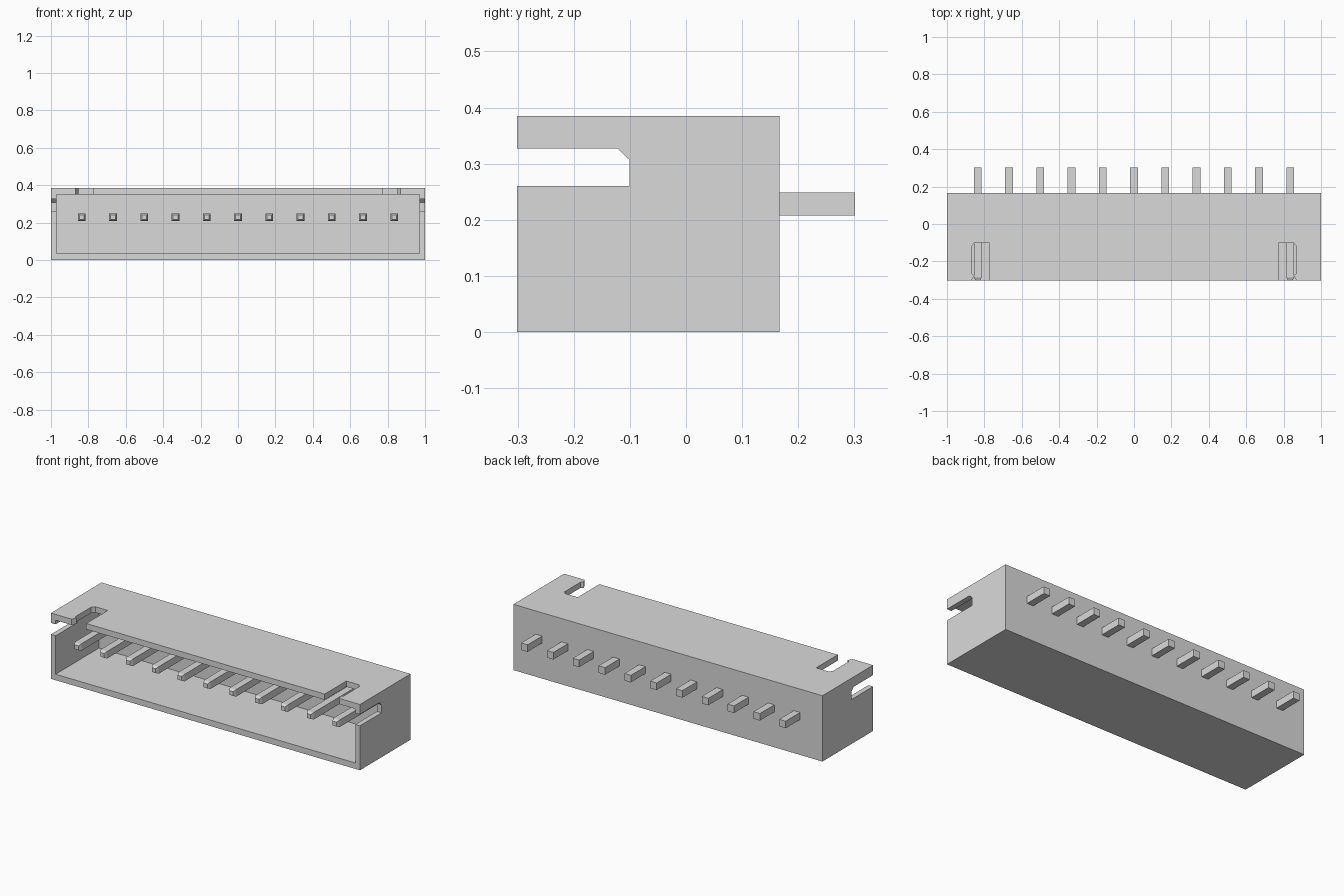
import bpy
import bmesh
from mathutils import Vector

if "Cube" in bpy.data.objects:
    bpy.data.objects.remove(bpy.data.objects["Cube"], do_unlink=True)

grey = bpy.data.materials.new("light grey plastic")
grey.use_nodes = True
COLOUR = (0.7, 0.7, 0.7, 1.0)
grey.diffuse_color = COLOUR
grey.node_tree.nodes["Principled BSDF"].inputs["Base Color"].default_value = COLOUR


def to_object(name, bm):
    bmesh.ops.recalc_face_normals(bm, faces=bm.faces)
    mesh = bpy.data.meshes.new(name)
    bm.to_mesh(mesh)
    bm.free()
    mesh.materials.append(grey)
    obj = bpy.data.objects.new(name, mesh)
    bpy.context.collection.objects.link(obj)
    return obj


def prism(name, outline, axis, start, end):
    """Extrude a flat outline along x (outline is y, z) or z (outline is x, y)."""
    place = {"x": lambda a, b: (start, a, b), "z": lambda a, b: (a, b, start)}[axis]
    step = Vector((end - start, 0, 0)) if axis == "x" else Vector((0, 0, end - start))
    bm = bmesh.new()
    face = bm.faces.new([bm.verts.new(place(a, b)) for a, b in outline])
    extruded = bmesh.ops.extrude_face_region(bm, geom=[face])["geom"]
    verts = [v for v in extruded if isinstance(v, bmesh.types.BMVert)]
    bmesh.ops.translate(bm, verts=verts, vec=step)
    return to_object(name, bm)


def rect(a0, a1, b0, b1):
    return [(a0, b0), (a1, b0), (a1, b1), (a0, b1)]


# Housing block and the cavity open to the front
FRONT, REAR, HEIGHT = -0.301, 0.167, 0.385
housing = prism("housing", rect(FRONT, REAR, 0, HEIGHT), "x", -1, 1)
cutters = [prism("cavity_cutter", rect(-0.4, 0.10, 0.035, 0.351), "x", -0.97, 0.97)]

# Slots in the side walls, and notches in the lid with a small catch
slot = [(-0.4, 0.26), (-0.101, 0.26), (-0.101, 0.307), (-0.122, 0.327), (-0.4, 0.327)]
notch = [(0.772, -0.4), (0.868, -0.4), (0.868, -0.30), (0.853, -0.275),
         (0.868, -0.265), (0.868, -0.118), (0.853, -0.101), (0.772, -0.101)]
for side in (-1, 1):
    cutters.append(prism("slot_cutter", slot, "x", side * 0.95, side * 1.1))
    cutters.append(prism("notch_cutter", [(side * x, y) for x, y in notch], "z", 0.30, 0.5))

# Cut the housing, bake the result and remove the cutters
for cutter in cutters:
    cutter.hide_render = True
    mod = housing.modifiers.new(cutter.name, "BOOLEAN")
    mod.operation = "DIFFERENCE"
    mod.solver = "EXACT"
    mod.object = cutter
bpy.context.view_layer.update()
depsgraph = bpy.context.evaluated_depsgraph_get()
baked = bpy.data.meshes.new_from_object(housing.evaluated_get(depsgraph))
housing.modifiers.clear()
housing.data = baked
baked.materials.clear()
baked.materials.append(grey)
for poly in baked.polygons:
    poly.material_index = 0
for cutter in cutters:
    bpy.data.objects.remove(cutter, do_unlink=True)

# Eleven square pins with tapered front tips
PIN_Z, HALF, TIP = 0.228, 0.0207, 0.0125
for i in range(11):
    x = (i - 5) * 0.1671
    bm = bmesh.new()
    rings = []
    for y, r in ((-0.301, TIP), (-0.285, HALF), (0.301, HALF)):
        rings.append([bm.verts.new((x + sx * r, y, PIN_Z + sz * r))
                      for sx, sz in ((-1, -1), (1, -1), (1, 1), (-1, 1))])
    bm.faces.new(rings[0])
    bm.faces.new(rings[-1])
    for a, b in zip(rings, rings[1:]):
        for k in range(4):
            n = (k + 1) % 4
            bm.faces.new((a[k], a[n], b[n], b[k]))
    to_object(f"pin_{i + 1}", bm)
